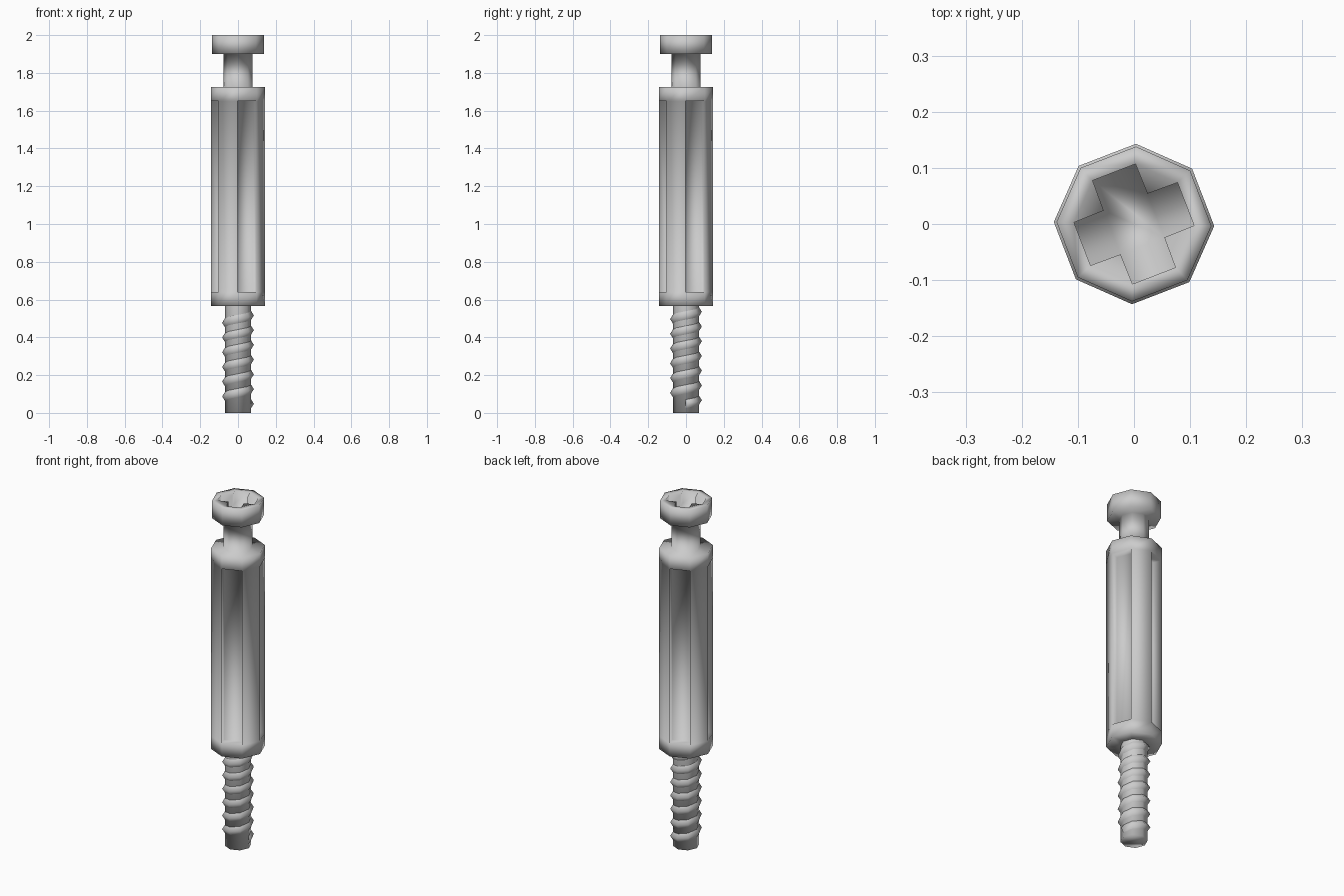
import bpy, bmesh, math

if "Cube" in bpy.data.objects:
    bpy.data.objects.remove(bpy.data.objects["Cube"])

SIDES = 8
TWIST = -1.4          # slight turn of the whole part about its axis
PANEL_DEPTH = 0.05


def pt(radius, angle_deg, z):
    a = math.radians(angle_deg + TWIST)
    return (radius * math.cos(a), radius * math.sin(a), z)


def finish(name, bm):
    bmesh.ops.recalc_face_normals(bm, faces=bm.faces)
    for f in bm.faces:
        f.smooth = True
    me = bpy.data.meshes.new(name)
    bm.to_mesh(me)
    bm.free()
    ob = bpy.data.objects.new(name, me)
    bpy.context.collection.objects.link(ob)
    return ob


def lathe(bm, profile, cap_bottom=True, cap_top=True):
    """Octagonal rings through (radius, z) points, corners near the axes."""
    rings = [[bm.verts.new(pt(r, 45 * k, z)) for k in range(SIDES)] for r, z in profile]
    for a, b in zip(rings, rings[1:]):
        for k in range(SIDES):
            n = (k + 1) % SIDES
            bm.faces.new((a[k], a[n], b[n], b[k]))
    if cap_bottom:
        bm.faces.new(rings[0][::-1])
    if cap_top:
        bm.faces.new(rings[-1])
    return rings


# Head, neck and sleeve in one stepped turning, open at the top
bm = bmesh.new()
outer = lathe(bm, [(0.070, 0.565), (0.143, 0.565), (0.143, 0.64), (0.143, 1.65),
                   (0.143, 1.725), (0.076, 1.725), (0.076, 1.90),
                   (0.138, 1.90), (0.138, 2.0)], cap_bottom=False, cap_top=False)[-1]

# Cross-shaped drive recess in the head
rim, floor = [], []
for z, loop in ((2.0, rim), (1.93, floor)):
    for k in range(SIDES):
        loop.append(bm.verts.new(pt(0.107, 45 * k, z)))
        if k % 2:
            loop.append(bm.verts.new(pt(0.059, 45 * k + 22.5, z)))
for k in range(SIDES):
    n = (k + 1) % SIDES
    i = 3 * (k // 2) + k % 2
    inner = [rim[j % 12] for j in range(i, i + (3 if k % 2 else 2))]
    bm.faces.new([outer[n], outer[k]] + inner)
for i in range(12):
    j = (i + 1) % 12
    bm.faces.new((rim[i], rim[j], floor[j], floor[i]))
bm.faces.new(floor)

# Every second side of the sleeve sunk in
bm.normal_update()
panels = []
for f in bm.faces:
    c = f.calc_center_median()
    ang = math.degrees(math.atan2(c.y, c.x)) % 90
    if abs(f.normal.z) < 0.5 and abs(c.z - 1.145) < 0.1 and abs(ang - 22.5) < 5:
        panels.append(f)
for f in panels:
    d = (-f.calc_center_median()).xy.normalized().to_3d()
    old = list(f.verts)
    new = [bm.verts.new(v.co + d * PANEL_DEPTH) for v in old]
    bm.faces.remove(f)
    for i in range(4):
        j = (i + 1) % 4
        bm.faces.new((old[i], old[j], new[j], new[i]))
    bm.faces.new(new)
finish("head_and_sleeve", bm)

# Screw core
bm = bmesh.new()
lathe(bm, [(0.070, 0.0), (0.070, 0.565)], cap_top=False)
finish("screw_core", bm)

# Right-handed thread: a triangular ridge swept up the core
bm = bmesh.new()
pitch, z0, turns = 0.078, 0.048, 6.375
sections = []
for s in range(int(SIDES * turns) + 1):
    z = z0 + pitch * s / SIDES
    sections.append([bm.verts.new(pt(r, 45 * s, z + dz))
                     for r, dz in ((0.069, -0.024), (0.084, 0.0), (0.069, 0.024))])
for a, b in zip(sections, sections[1:]):
    for i in range(2):
        bm.faces.new((a[i], a[i + 1], b[i + 1], b[i]))
bm.faces.new(sections[0])
bm.faces.new(sections[-1])
finish("screw_thread", bm)
